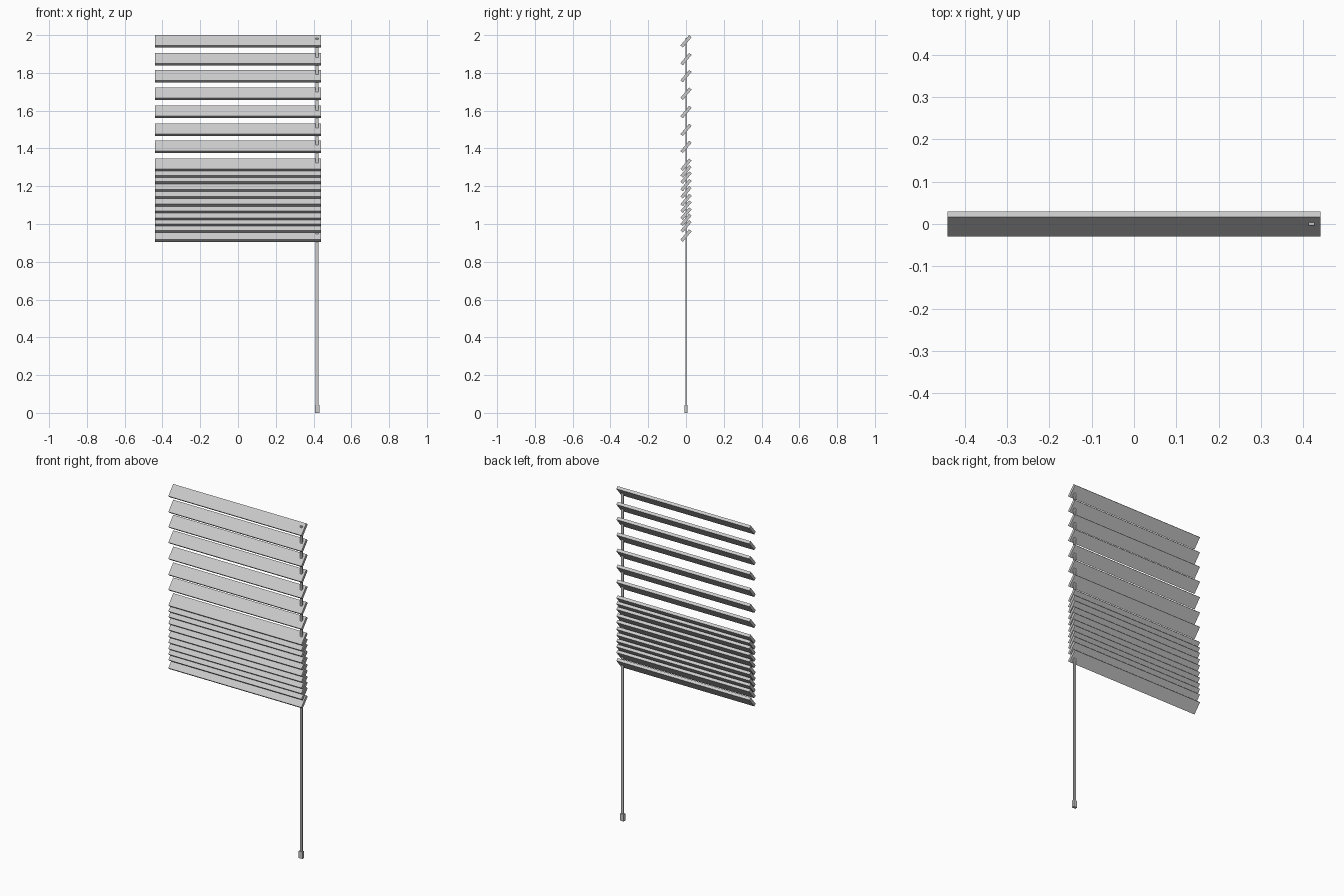
import bpy
from math import radians

if "Cube" in bpy.data.objects:
    bpy.data.objects.remove(bpy.data.objects["Cube"])

def box(name, size, loc, tilt=0.0):
    bpy.ops.mesh.primitive_cube_add(size=1, location=loc, rotation=(tilt, 0, 0))
    ob = bpy.context.object
    ob.name = name
    ob.scale = size
    bpy.ops.object.transform_apply(location=False, rotation=False, scale=True)
    return ob

# Slats: wide open spacing above, gathered stack below (centre heights)
open_slats = [1.967, 1.873, 1.783, 1.690, 1.593, 1.498, 1.408]
stack = [1.314, 1.279, 1.246, 1.206, 1.168, 1.127, 1.092, 1.055, 1.022, 0.988, 0.939]
for i, z in enumerate(open_slats + stack):
    box(f"slat_{i + 1:02d}", (0.88, 0.072, 0.017), (0, 0, z), radians(50))

# Flat pull cord through all slats
top, bottom, cx = 1.985, 0.035, 0.419
box("pull_cord", (0.015, 0.007, top - bottom), (cx, 0, (top + bottom) / 2))

# Weighted cord handle
box("cord_handle", (0.024, 0.016, 0.042), (cx, 0, 0.021))
